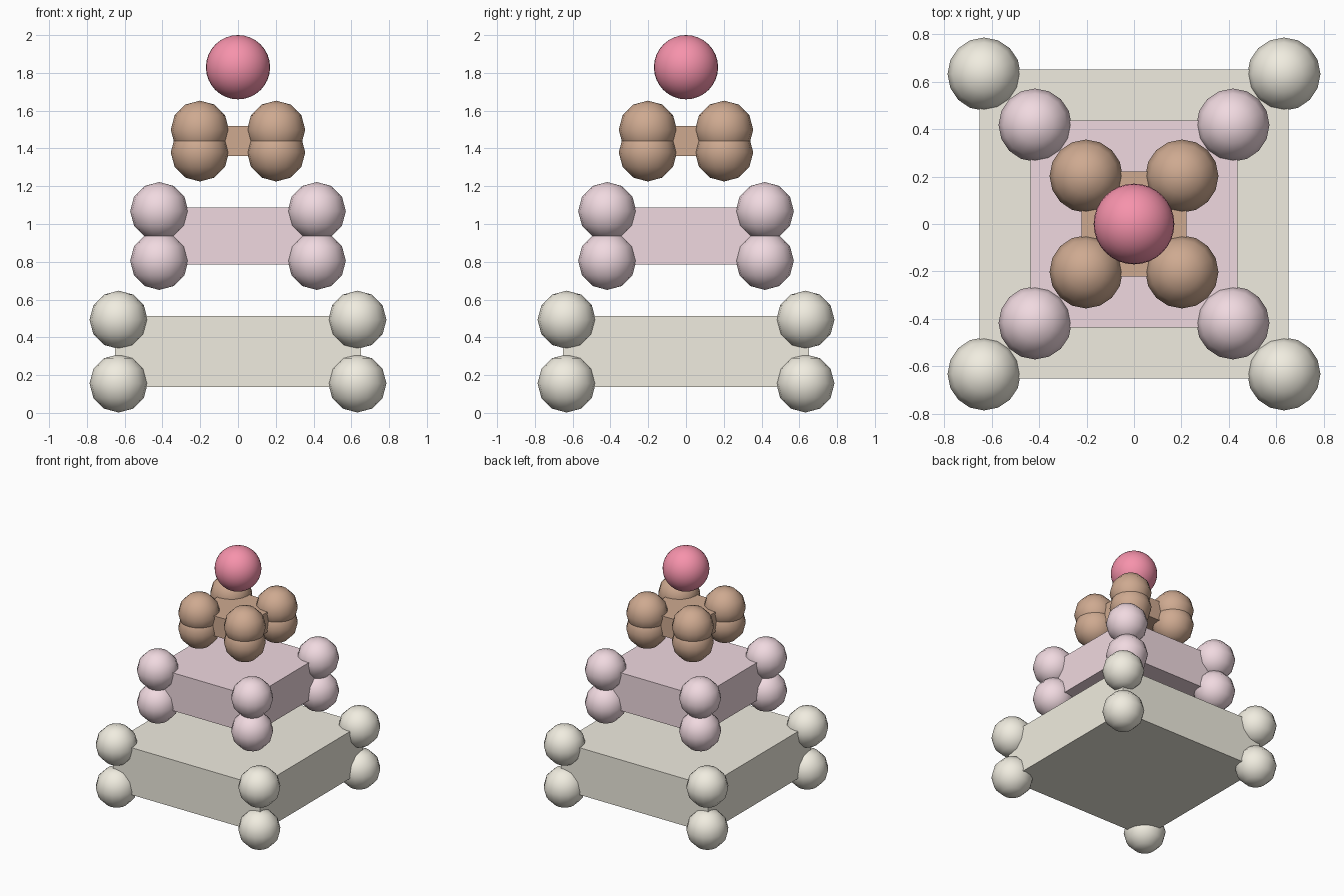
import bpy

if "Cube" in bpy.data.objects:
    bpy.data.objects.remove(bpy.data.objects["Cube"])


def material(name, rgb):
    m = bpy.data.materials.new(name)
    m.diffuse_color = [(c / 255) ** 2.2 for c in rgb] + [1.0]
    m.use_nodes = True
    m.node_tree.nodes["Principled BSDF"].inputs["Base Color"].default_value = m.diffuse_color
    return m


def ball(name, loc, r, mat, segments=16, rings=6):
    bpy.ops.mesh.primitive_uv_sphere_add(segments=segments, ring_count=rings, radius=r, location=loc)
    ob = bpy.context.object
    ob.name = name
    ob.data.materials.append(mat)
    bpy.ops.object.shade_smooth()


def tier(name, half, z0, z1, mat):
    # Square slab
    bpy.ops.mesh.primitive_cube_add(size=1, location=(0, 0, (z0 + z1) / 2))
    slab = bpy.context.object
    slab.name = name + "_slab"
    slab.scale = (2 * half, 2 * half, z1 - z0)
    bpy.ops.object.transform_apply(location=False, rotation=False, scale=True)
    slab.data.materials.append(mat)
    # A ball at each of the eight corners, set slightly inside the slab
    inset = 0.02
    c = half - inset
    for level, z in (("lower", z0 + inset), ("upper", z1 - inset)):
        for sx in (-1, 1):
            for sy in (-1, 1):
                ball(f"{name}_{level}_corner_ball", (sx * c, sy * c, z), 0.154, mat)


# Three stacked tiers
tier("bottom_tier", 0.652, 0.136, 0.513, material("cream", (240, 236, 223)))
tier("middle_tier", 0.437, 0.785, 1.088, material("pale_pink", (240, 216, 223)))
tier("top_tier", 0.222, 1.359, 1.519, material("tan", (205, 168, 143)))

# Ball on top
ball("top_ball", (0, 0, 1.83), 0.17, material("rose", (246, 145, 170)), 32, 16)
